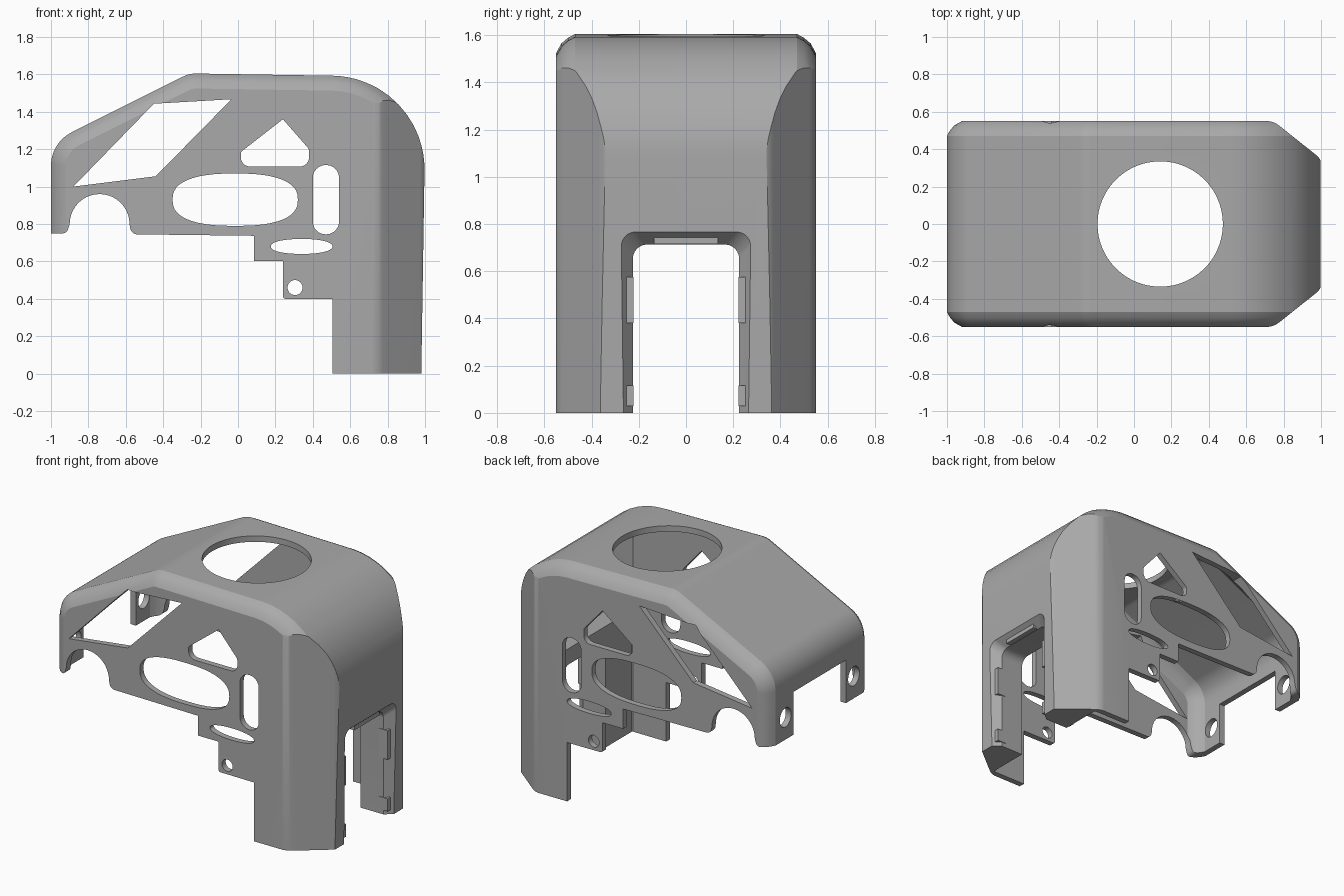
import bpy, math
from mathutils import Vector

cube = bpy.data.objects.get("Cube")
if cube:
    bpy.data.objects.remove(cube)

grey = bpy.data.materials.new("plain grey")
grey.use_nodes = True
grey.diffuse_color = (0.4, 0.4, 0.4, 1)
grey.node_tree.nodes["Principled BSDF"].inputs["Base Color"].default_value = (0.4, 0.4, 0.4, 1)

WALL = 0.04      # shell thickness
HALF = 0.55      # half width


def loft(name, rings):
    """Closed solid through rings holding the same number of points."""
    n = len(rings[0])
    verts = [p for ring in rings for p in ring]
    faces = [tuple(range(n))[::-1], tuple(range(len(verts) - n, len(verts)))]
    for k in range(len(rings) - 1):
        for i in range(n):
            j = (i + 1) % n
            faces.append((k * n + i, k * n + j, k * n + n + j, k * n + n + i))
    mesh = bpy.data.meshes.new(name)
    mesh.from_pydata(verts, [], faces)
    obj = bpy.data.objects.new(name, mesh)
    bpy.context.collection.objects.link(obj)
    activate(obj)
    bpy.ops.object.mode_set(mode='EDIT')
    bpy.ops.mesh.select_all(action='SELECT')
    bpy.ops.mesh.normals_make_consistent(inside=False)
    bpy.ops.object.mode_set(mode='OBJECT')
    mesh.materials.append(grey)
    return obj


def activate(obj):
    bpy.ops.object.select_all(action='DESELECT')
    obj.select_set(True)
    bpy.context.view_layer.objects.active = obj


def boolean(obj, tool, operation='DIFFERENCE'):
    mod = obj.modifiers.new("cut", 'BOOLEAN')
    mod.operation, mod.solver, mod.object = operation, 'EXACT', tool
    activate(obj)
    bpy.ops.object.modifier_apply(modifier=mod.name)
    bpy.data.objects.remove(tool)


def rounded(corners, closed=True, steps=8):
    """Polyline with a true arc at each corner given as (u, v, radius)."""
    out, n = [], len(corners)
    for i, (u, v, *r) in enumerate(corners):
        c = Vector((u, v))
        if not r or (not closed and i in (0, n - 1)):
            out.append(c)
            continue
        a = (Vector(corners[i - 1][:2]) - c).normalized()
        b = (Vector(corners[(i + 1) % n][:2]) - c).normalized()
        half = a.angle(b) / 2
        centre = c + (a + b).normalized() * (r[0] / math.sin(half))
        reach = r[0] / math.tan(half)
        p, q = c + a * reach - centre, c + b * reach - centre
        for s in range(steps + 1):
            out.append(centre + p.lerp(q, s / steps).normalized() * r[0])
    return out


def across(name, outline, y0=-1, y1=1):
    """Side outline (x, z) extruded along y."""
    return loft(name, [[(p[0], y, p[1]) for p in outline] for y in (y0, y1)])


def upright(name, outline, z0=-1, z1=2):
    """Plan outline (x, y) extruded along z."""
    return loft(name, [[(p[0], p[1], z) for p in outline] for z in (z0, z1)])


def box(name, x0, x1, y0, y1, z0, z1):
    return upright(name, [(x0, y0), (x1, y0), (x1, y1), (x0, y1)], z0, z1)


def oval(cx, cz, rx, rz, power=2.0, n=48):
    pts = []
    for i in range(n):
        c, s = math.cos(math.tau * i / n), math.sin(math.tau * i / n)
        pts.append((cx + rx * math.copysign(abs(c) ** (2 / power), c),
                    cz + rz * math.copysign(abs(s) ** (2 / power), s)))
    return pts


# Side silhouette: sloped nose, flat roof, large rounded back
roof = rounded([(-1, 0), (-1, 1.235, 0.2), (-0.26, 1.605, 0.15),
                (1.005, 1.585, 0.5), (0.98, 0)], closed=False, steps=14)


def inset(path, d, base):
    out = []
    for i, p in enumerate(path):
        t = path[min(i + 1, len(path) - 1)] - path[max(i - 1, 0)]
        q = p + Vector((t.y, -t.x)).normalized() * d
        if i in (0, len(path) - 1):
            q.y = base
        out.append(q)
    return out


def hull(name, shrink, base, plan):
    """Softened-edge body, clipped to a plan with bevelled back corners."""
    rim = [(0.08, 0.0), (0.05, 0.016), (0.022, 0.04), (0.0, 0.08)]
    sections = [(-1, s) for s in rim[::-1]] + [(1, s) for s in rim]
    rings = []
    for side, (dy, d) in sections:
        y = side * (HALF - shrink - dy)
        rings.append([(p.x, y, p.y) for p in inset(roof, d + shrink, base)])
    body = loft(name, rings)
    mirrored = [(x, -y, *r) for x, y, *r in plan[::-1]]
    boolean(body, upright("plan", rounded(plan + mirrored)), 'INTERSECT')
    return body


shell = hull("shell", 0, 0, [(-1.2, 0.551), (0.745, 0.551, 0.12), (1.01, 0.34, 0.1)])
cavity = hull("cavity", WALL, -0.1, [(-1.2, 0.53), (0.73, 0.53, 0.1), (0.975, 0.32, 0.08)])
# Solid frame left around the back doorway
boolean(cavity, box("frame", 0.76, 2, -1, 1, -1, 0.82))
boolean(shell, cavity)

# Stepped lower edge with the front wheel-style arch
arch = [(-0.74 - 0.16 * math.cos(a), 0.8 + 0.16 * math.sin(a))
        for a in (math.pi * i / 20 for i in range(21))]
front_lip = rounded([(-1.2, 0.75), (-0.915, 0.75, 0.03), (-0.9, 0.8)], closed=False)
rear_lip = rounded([(-0.58, 0.8), (-0.572, 0.745, 0.04), (0.085, 0.737), (0.085, 0.603),
                    (0.24, 0.603), (0.24, 0.4, 0.015), (0.505, 0.398), (0.505, -0.3)], closed=False)
boolean(shell, across("lower_cut", front_lip[:-1] + arch + rear_lip[1:] + [(-1.2, -0.3)]))

# Matching openings through both side walls
openings = [
    [(-0.88, 1.0), (-0.44, 1.055), (-0.035, 1.467), (-0.45, 1.443)],
    rounded([(0.24, 1.36), (0.38, 1.2, 0.03), (0.38, 1.107, 0.05),
             (0.015, 1.107, 0.05), (0.015, 1.185, 0.02)]),
    rounded([(0.4, 0.745, 0.068), (0.54, 0.745, 0.068),
             (0.54, 1.115, 0.068), (0.4, 1.115, 0.068)]),
    oval(-0.015, 0.93, 0.335, 0.14, 2.5),
    oval(0.34, 0.68, 0.165, 0.04, 2.2),
    oval(0.305, 0.46, 0.04, 0.04),
]
for outline in openings:
    boolean(shell, across("side_opening", outline))

# Round roof hole
boolean(shell, upright("roof_hole", oval(0.14, 0, 0.335, 0.335, n=96), 1.3, 2))

# Nose gap between two corner tabs, each with a bolt hole
boolean(shell, box("nose_gap", -1.2, -0.8, -0.28, 0.28, 0.3, 1.04))
for side in (-1, 1):
    ring = oval(side * 0.365, 0.9, 0.06, 0.065, n=32)
    boolean(shell, loft("bolt_hole", [[(x, y, z) for y, z in ring] for x in (-1.2, -0.9)]))

# Back doorway with a flared outer edge
rings = []
for x, w, h in ((0.4, 0.225, 0.713), (0.93, 0.225, 0.713), (1.02, 0.297, 0.79)):
    door = rounded([(-w, -0.1), (-w, h, 0.06), (w, h, 0.06), (w, -0.1)])
    rings.append([(x, p.x, p.y) for p in door])
boolean(shell, loft("doorway", rings))

activate(shell)
bpy.ops.object.shade_smooth_by_angle(angle=math.radians(25))

# Snap tabs seated in the flare
box("top_snap_tab", 0.9, 0.965, -0.135, 0.135, 0.715, 0.757)
for label, side in (("right", -1), ("left", 1)):
    inner, outer = sorted((side * 0.222, side * 0.252))
    box(label + "_middle_snap_tab", 0.9, 0.965, inner, outer, 0.38, 0.575)
    box(label + "_lower_snap_tab", 0.9, 0.965, inner, outer, 0.03, 0.115)
